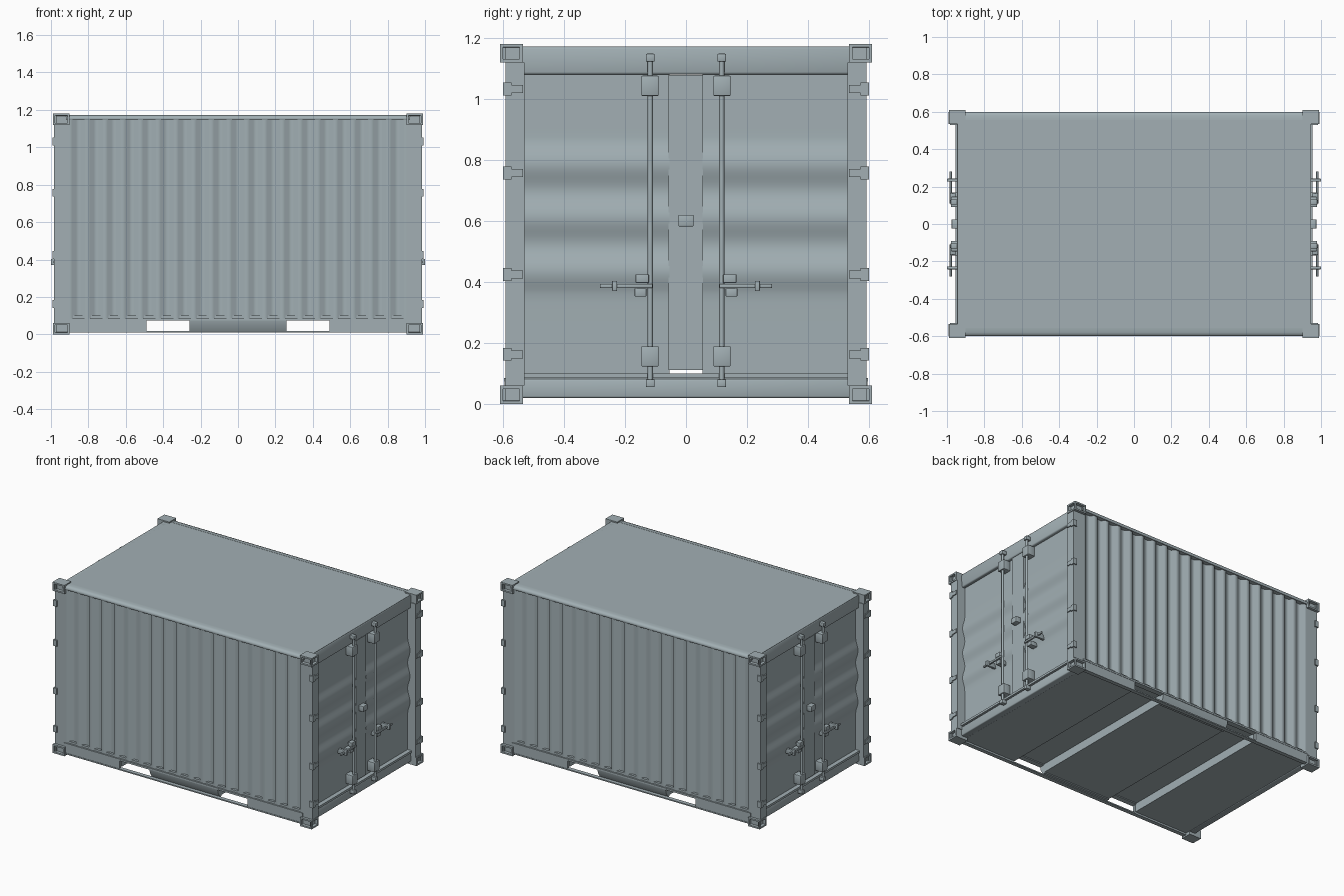
import bpy, bmesh, math
from mathutils import Vector

if "Cube" in bpy.data.objects:
    bpy.data.objects.remove(bpy.data.objects["Cube"])

mat = bpy.data.materials.new("grey blue steel")
mat.diffuse_color = (0.36, 0.43, 0.455, 1)
mat.use_nodes = True
mat.node_tree.nodes["Principled BSDF"].inputs["Base Color"].default_value = mat.diffuse_color


def finish(name, bm, smooth=None):
    bmesh.ops.recalc_face_normals(bm, faces=bm.faces)
    me = bpy.data.meshes.new(name)
    bm.to_mesh(me)
    bm.free()
    ob = bpy.data.objects.new(name, me)
    bpy.context.collection.objects.link(ob)
    me.materials.append(mat)
    if smooth:
        bpy.ops.object.select_all(action='DESELECT')
        ob.select_set(True)
        bpy.context.view_layer.objects.active = ob
        bpy.ops.object.shade_smooth_by_angle(angle=math.radians(smooth))
    return ob


def box_mesh(x, y, z):
    bm = bmesh.new()
    bmesh.ops.create_cube(bm, size=1)
    for v in bm.verts:
        v.co = [a[0] + (a[1] - a[0]) * (c + 0.5) for a, c in zip((x, y, z), v.co)]
    return bm


def box(name, x, y, z, bevel=0):
    bm = box_mesh(x, y, z)
    if bevel:
        bmesh.ops.bevel(bm, geom=bm.edges[:], offset=bevel, segments=2, affect='EDGES', profile=0.5)
    return finish(name, bm, 50 if bevel else None)


def extrude(name, pts, vec, closed=True, smooth=None):
    """Sweep a list of 3D points along a vector."""
    bm = bmesh.new()
    a = [bm.verts.new(p) for p in pts]
    b = [bm.verts.new(Vector(p) + Vector(vec)) for p in pts]
    n = len(a)
    for i in range(n if closed else n - 1):
        j = (i + 1) % n
        bm.faces.new((a[i], a[j], b[j], b[i]))
    if closed:
        bm.faces.new(a)
        bm.faces.new(b)
    return finish(name, bm, smooth)


def rod(name, p, q, r):
    bm = bmesh.new()
    p, q = Vector(p), Vector(q)
    bmesh.ops.create_cone(bm, cap_ends=True, segments=10, radius1=r, radius2=r, depth=(q - p).length)
    rot = Vector((0, 0, 1)).rotation_difference(q - p).to_matrix().to_4x4()
    bmesh.ops.transform(bm, matrix=rot, verts=bm.verts)
    bmesh.ops.translate(bm, vec=(p + q) / 2, verts=bm.verts)
    return finish(name, bm, 50)


def span(s, a, b):
    return (min(s * a, s * b), max(s * a, s * b))


# Corner castings with recessed openings, and corner posts
for sx in (-1, 1):
    for sy in (-1, 1):
        for z in ((0, 0.06), (1.12, 1.18)):
            bm = box_mesh(span(sx, 0.9, 0.99), span(sy, 0.535, 0.61), z)
            bm.normal_update()
            out = [f for f in bm.faces if f.normal.x * sx > 0.9 or f.normal.y * sy > 0.9]
            for f in out:
                bmesh.ops.inset_individual(bm, faces=[f], thickness=0.015)
                n = f.normal.copy()
                bmesh.ops.inset_individual(bm, faces=[f], thickness=0.001)
                bmesh.ops.translate(bm, vec=n * -0.02, verts=f.verts[:])
            finish("corner_casting", bm)
        box("corner_post", span(sx, 0.9, 0.985), span(sy, 0.53, 0.592), (0.06, 1.12))

# Corrugated side walls, trapezoid waves
waves, half = 19, 0.9
for sy in (-1, 1):
    pts = []
    for i in range(waves):
        for t, d in ((0, 0), (0.14, 0), (0.36, 0.022), (0.64, 0.022), (0.86, 0)):
            pts.append((-half + 2 * half * (i + t) / waves, sy * (0.59 - d), 0.075))
    pts.append((half, sy * 0.59, 0.075))
    extrude("side_wall", pts, (0, 0, 1.075), closed=False, smooth=60)
    # Rounded top side rail
    prof = [(0.555, 1.145), (0.597, 1.145), (0.6, 1.15), (0.6, 1.158), (0.594, 1.167), (0.58, 1.172), (0.555, 1.173)]
    extrude("top_side_rail", [(-0.92, sy * y, z) for y, z in prof], (1.84, 0, 0), smooth=50)
    # Bottom rail with thin strap running below the fork pockets
    box("bottom_side_rail", (-0.91, 0.91), span(sy, 0.56, 0.597), (0.074, 0.086))
    box("bottom_strap", (-0.91, 0.91), span(sy, 0.57, 0.598), (0.01, 0.018))
    for x in ((-0.91, -0.49), (0.49, 0.91)):
        box("rail_web", x, span(sy, 0.575, 0.595), (0.014, 0.08))
    web = [(0.595, 0.08), (0.59, 0.05), (0.57, 0.015), (0.55, 0.015), (0.55, 0.08)]
    extrude("middle_rail_web", [(-0.26, sy * y, z) for y, z in web], (0.52, 0, 0), smooth=50)

# Roof and underfloor, with two open fork pockets across the floor
box("roof", (-0.945, 0.945), (-0.57, 0.57), (1.155, 1.172))
box("floor", (-0.94, 0.94), (-0.585, 0.585), (0.08, 0.1))
for x in ((-0.94, -0.49), (-0.26, 0.26), (0.49, 0.94)):
    box("underfloor_panel", x, (-0.57, 0.57), (0.022, 0.082))

# Door ends
for s in (-1, 1):
    box("door_header", span(s, 0.9, 0.947), (-0.55, 0.55), (1.08, 1.172), 0.008)
    box("door_sill", span(s, 0.9, 0.947), (-0.55, 0.55), (0.02, 0.082), 0.006)
    box("sill_lip", span(s, 0.9, 0.955), (-0.585, 0.585), (0.085, 0.1))
    box("door_gasket", span(s, 0.925, 0.941), (-0.058, 0.055), (0.112, 1.078))
    box("center_lock_box", span(s, 0.935, 0.975), (-0.025, 0.025), (0.582, 0.62), 0.003)
    for sy in (-1, 1):
        # Ribbed door leaf: flat at top and bottom, three soft ridges between
        pts = [(s * 0.925, sy * 0.054, z) for z in (0.1, 0.2, 0.33)]
        for i in range(1, 37):
            h = 0.009 * (1 - math.cos(2 * math.pi * i / 12))
            pts.append((s * (0.925 + h), sy * 0.054, 0.345 + 0.53 * i / 36))
        pts += [(s * 0.925, sy * 0.054, z) for z in (0.9, 1.085)]
        extrude("door_leaf", pts, (0, sy * 0.48, 0), closed=False, smooth=60)
        # Hinges on the posts
        for z in (0.163, 0.425, 0.757, 1.032):
            box("hinge_leaf", span(s, 0.975, 0.992), span(sy, 0.535, 0.572), (z - 0.013, z + 0.013))
            box("hinge_knuckle", span(s, 0.965, 0.992), span(sy, 0.572, 0.6), (z - 0.021, z + 0.021))
        # Lock rod with cams and guide brackets
        y = sy * 0.117
        rod("lock_rod", (s * 0.966, y, 0.06), (s * 0.966, y, 1.145), 0.0085)
        for z in (0.068, 1.135):
            box("rod_cam", span(s, 0.94, 0.98), span(sy, 0.103, 0.131), (z - 0.013, z + 0.013), 0.003)
        for z in (0.156, 1.043):
            box("rod_guide", span(s, 0.925, 0.979), span(sy, 0.09, 0.146), (z - 0.033, z + 0.033), 0.003)
        # Handle, hub and catch
        box("lock_handle", span(s, 0.974, 0.986), span(sy, 0.11, 0.282), (0.38, 0.394), 0.003)
        box("handle_hub", span(s, 0.955, 0.985), span(sy, 0.122, 0.165), (0.397, 0.425), 0.002)
        box("handle_bracket", span(s, 0.925, 0.976), span(sy, 0.13, 0.168), (0.352, 0.38), 0.002)
        box("handle_catch", span(s, 0.925, 1.0), span(sy, 0.226, 0.242), (0.37, 0.404), 0.002)
